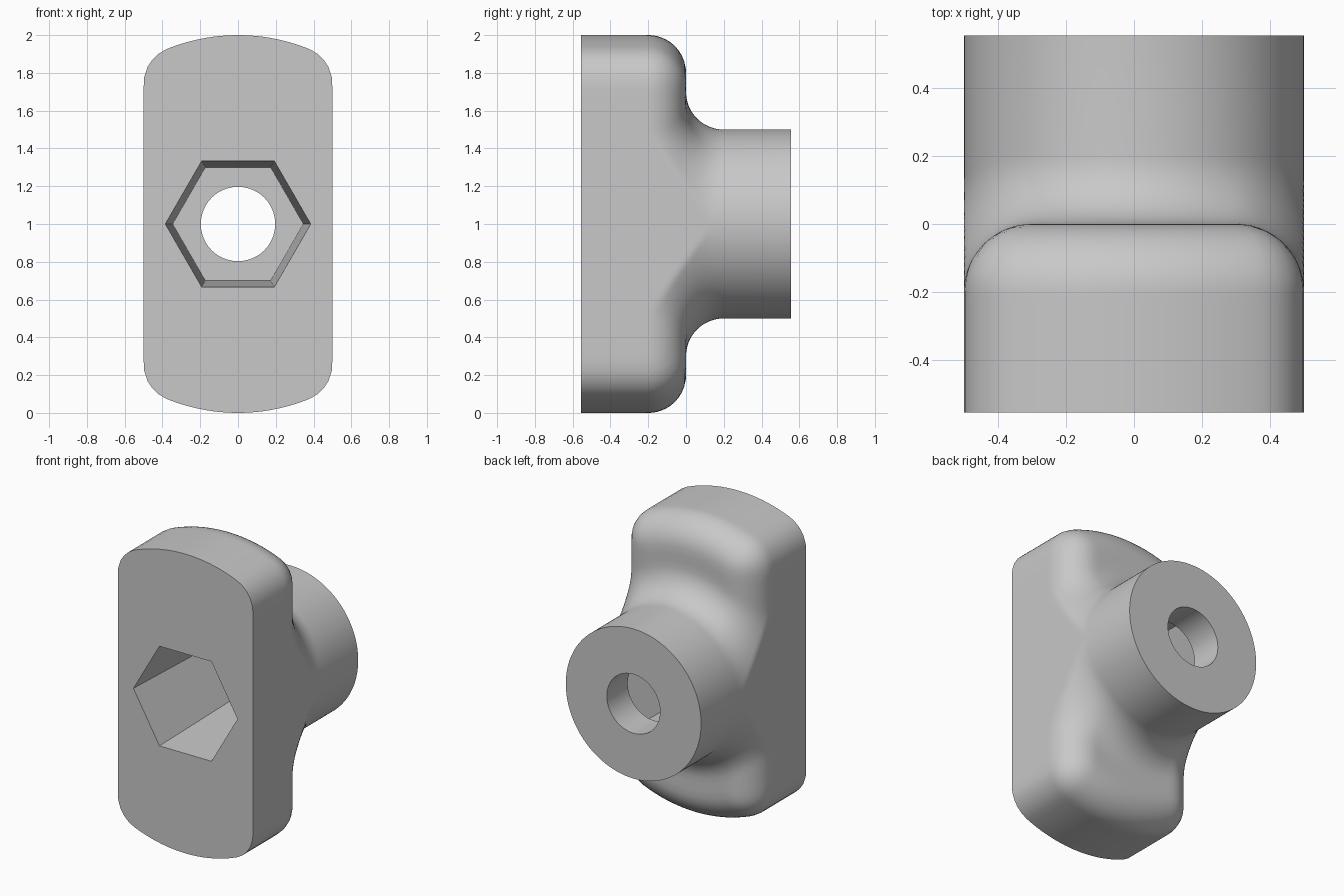
import bpy, bmesh
from math import sin, cos, pi, hypot, sqrt

cube = bpy.data.objects.get("Cube")
if cube:
    bpy.data.objects.remove(cube, do_unlink=True)

HALF_DEPTH = 0.555
HALF_WIDTH = 0.5      # slab half width and boss radius
FILLET = 0.2          # radius of every rounding
CENTRE_Z = 1.0
SEGMENTS, STEPS = 144, 36

grey = bpy.data.materials.new("plain_grey")
grey.use_nodes = True
colour = (0.58, 0.58, 0.58, 1)
grey.diffuse_color = colour
grey.node_tree.nodes["Principled BSDF"].inputs["Base Color"].default_value = colour


def core_distance(x, z):
    """Distance to the plate core: a slab trimmed by a disc."""
    x, z = abs(x), abs(z)
    cx, cr = HALF_WIDTH - FILLET, 1 - FILLET
    cz = sqrt(cr * cr - cx * cx)
    if z <= cz:
        return max(x - cx, hypot(x, z) - cr) if x > cx else min(0, hypot(x, z) - cr)
    if x * cz <= z * cx:
        return hypot(x, z) - cr
    return hypot(x - cx, z - cz)


def solid(x, y, z):
    """Rounded plate joined to a round boss by a fillet; negative is inside."""
    flat = core_distance(x, z)
    plate = hypot(max(flat, 0), max(y + FILLET, 0)) - FILLET
    boss = hypot(x, z) - HALF_WIDTH
    blend = max(FILLET, min(plate, boss)) - hypot(max(FILLET - plate, 0),
                                                  max(FILLET - boss, 0))
    return max(blend, flat - FILLET)


def surface_point(angle, tilt):
    """Skin point along a ray that starts on the axis inside the plate."""
    start, low, high = -0.3, 0.0, 1.5
    for _ in range(32):
        t = (low + high) / 2
        r, y = t * cos(tilt), start + t * sin(tilt)
        if solid(r * cos(angle), y, r * sin(angle)) < 0:
            low = t
        else:
            high = t
    return low * cos(tilt), start + low * sin(tilt)


def make_object(name, bm):
    bmesh.ops.recalc_face_normals(bm, faces=bm.faces)
    mesh = bpy.data.meshes.new(name)
    bm.to_mesh(mesh)
    bm.free()
    mesh.materials.append(grey)
    obj = bpy.data.objects.new(name, mesh)
    bpy.context.collection.objects.link(obj)
    return obj


def skin(name, rings):
    """Join rings of (x, y, z) points with quads and cap both ends."""
    bm = bmesh.new()
    loops = [[bm.verts.new(p) for p in ring] for ring in rings]
    for a, b in zip(loops, loops[1:]):
        for i in range(len(a)):
            j = (i + 1) % len(a)
            bm.faces.new((a[i], a[j], b[j], b[i]))
    bm.faces.new(loops[0])
    bm.faces.new(loops[-1])
    return make_object(name, bm)


def circle(radius, y, count):
    return [(radius * cos(2 * pi * i / count), y,
             CENTRE_Z + radius * sin(2 * pi * i / count)) for i in range(count)]


# Plate with rounded back edges flowing into the boss
rings = []
for s in range(STEPS + 1):
    ring = []
    for i in range(SEGMENTS):
        angle = 2 * pi * i / SEGMENTS
        r, y = surface_point(angle, pi / 4 * s / STEPS)
        ring.append((r * cos(angle), y, CENTRE_Z + r * sin(angle)))
    rings.append(ring)
front_ring = [(x, -HALF_DEPTH, z) for x, y, z in rings[0]]
body = skin("mount_body", [front_ring] + rings + [circle(HALF_WIDTH, HALF_DEPTH, SEGMENTS)])

# Tapered hexagonal socket and round through hole
SOCKET_END = 0.335
socket = skin("socket_cutter", [circle(0.385, -HALF_DEPTH - 0.01, 6),
                                circle(0.346, SOCKET_END, 6)])
hole = skin("hole_cutter", [circle(0.197, 0, 64), circle(0.197, HALF_DEPTH + 0.1, 64)])

bpy.ops.object.select_all(action="DESELECT")
bpy.context.view_layer.objects.active = body
body.select_set(True)
for cutter in (socket, hole):
    cutter.hide_render = True
    mod = body.modifiers.new("cut", "BOOLEAN")
    mod.operation = "DIFFERENCE"
    mod.solver = "EXACT"
    mod.object = cutter
    bpy.ops.object.modifier_apply(modifier=mod.name)
    bpy.data.objects.remove(cutter, do_unlink=True)

bpy.ops.object.shade_smooth_by_angle(angle=pi / 6)
